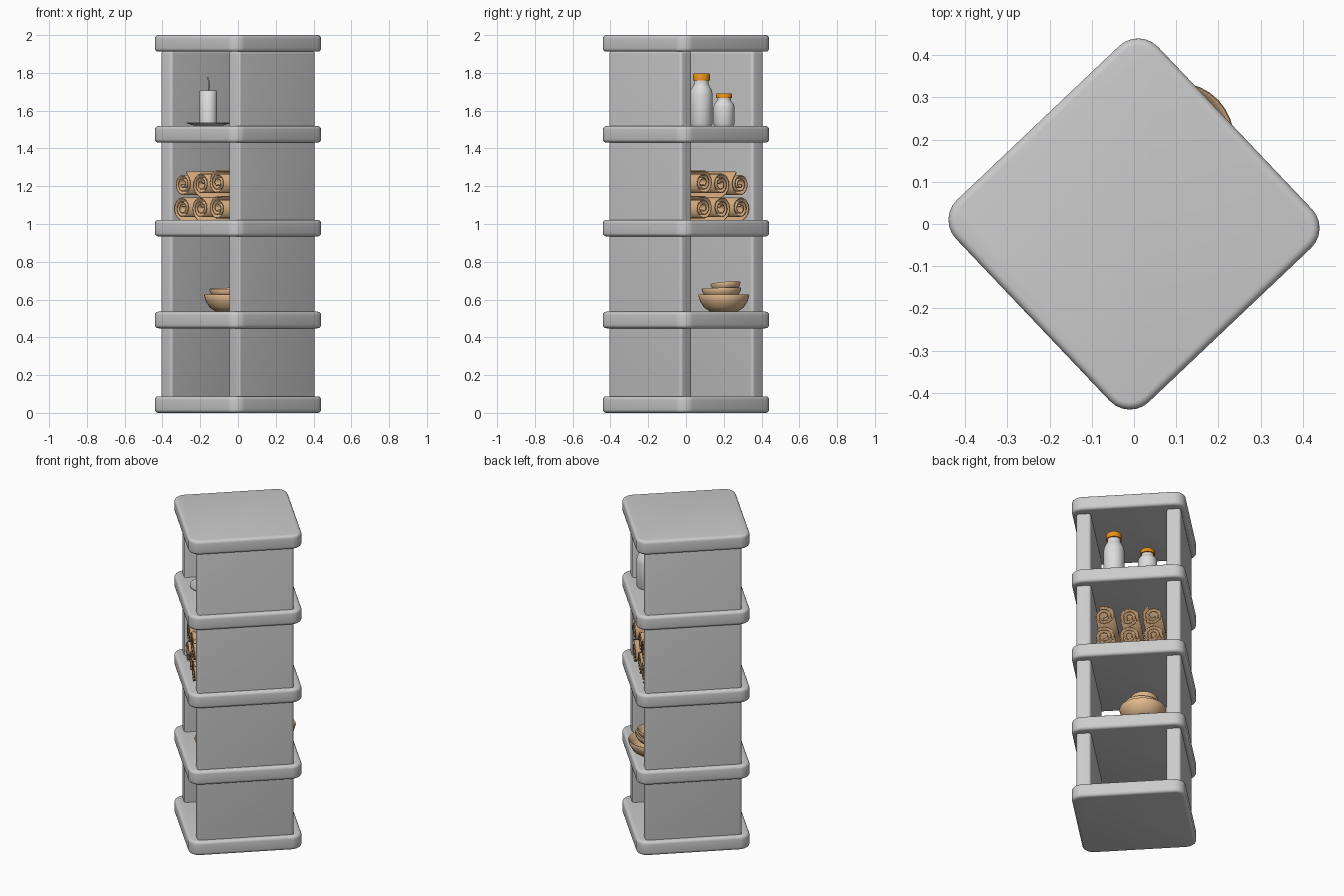
import bpy, bmesh, math, random
from mathutils import Matrix, Vector

random.seed(4)
if "Cube" in bpy.data.objects:
    bpy.data.objects.remove(bpy.data.objects["Cube"])

TURN = Matrix.Rotation(math.radians(-46.5), 4, 'Z')   # whole unit stands diagonally


def material(name, rgb):
    m = bpy.data.materials.new(name)
    m.use_nodes = True
    m.diffuse_color = (*rgb, 1)
    m.node_tree.nodes["Principled BSDF"].inputs["Base Color"].default_value = (*rgb, 1)
    return m


GREY = material("shelf grey", (0.6, 0.6, 0.6))
PALE = material("pale ceramic", (0.72, 0.72, 0.72))
ORANGE = material("orange lid", (0.8, 0.28, 0.01))
PAPER = material("tan paper", (0.62, 0.38, 0.2))
WOOD = material("light wood", (0.75, 0.48, 0.27))


def finish(name, bm, mat, loc=(0, 0, 0), tilt=0, angle=40):
    bmesh.ops.recalc_face_normals(bm, faces=bm.faces)
    me = bpy.data.meshes.new(name)
    bm.to_mesh(me)
    bm.free()
    me.materials.append(mat)
    ob = bpy.data.objects.new(name, me)
    bpy.context.collection.objects.link(ob)
    ob.matrix_world = TURN @ Matrix.Translation(loc) @ Matrix.Rotation(tilt, 4, 'X')
    bpy.ops.object.select_all(action='DESELECT')
    ob.select_set(True)
    bpy.context.view_layer.objects.active = ob
    bpy.ops.object.shade_smooth_by_angle(angle=math.radians(angle))
    return ob


def rounded_box(name, size, loc, mat, corner, edge):
    """Box with rounded upright corners and softer top and bottom edges."""
    bm = bmesh.new()
    bmesh.ops.create_cube(bm, size=1)
    bmesh.ops.scale(bm, vec=size, verts=bm.verts)
    upright = [e for e in bm.edges if abs((e.verts[0].co - e.verts[1].co).z) > 0.01]
    bmesh.ops.bevel(bm, geom=upright, offset=corner, segments=6, profile=0.5, affect='EDGES')
    rims = [e for e in bm.edges if abs((e.verts[0].co - e.verts[1].co).z) < 0.001]
    bmesh.ops.bevel(bm, geom=rims, offset=edge, segments=4, profile=0.5, affect='EDGES')
    return finish(name, bm, mat, loc)


def lathe(name, profile, mat, loc, tilt=0, steps=32, angle=40):
    """Spin (radius, height) points around z."""
    bm = bmesh.new()
    vs = [bm.verts.new((r, 0, z)) for r, z in profile]
    es = [bm.edges.new(p) for p in zip(vs, vs[1:])]
    bmesh.ops.spin(bm, geom=vs + es, axis=(0, 0, 1), cent=(0, 0, 0),
                   angle=2 * math.pi, steps=steps)
    bmesh.ops.remove_doubles(bm, verts=bm.verts, dist=1e-4)
    return finish(name, bm, mat, loc, tilt, angle)


# Shelf boards and the two solid side walls
for i, z in enumerate((0.044, 0.492, 0.978, 1.475, 1.956)):
    rounded_box(f"shelf_board_{i + 1}", (0.66, 0.66, 0.088), (0, 0, z), GREY, 0.065, 0.018)
for side, label in ((-1, "back"), (1, "front")):
    rounded_box(f"{label}_wall", (0.085, 0.56, 1.87), (side * 0.261, 0, 0.98), GREY, 0.016, 0.014)


# Lidded jars
def jar(name, u, v, r, h, lid_r, lid_h):
    neck = h - lid_h
    lathe(name + "_body", [(0, 0), (r * 0.9, 0), (r, 0.012), (r, neck * 0.68),
                           (r * 0.93, neck * 0.78), (lid_r * 0.95, neck * 0.88),
                           (lid_r * 0.85, neck * 0.92), (lid_r * 0.85, neck), (0, neck)],
          PALE, (u, v, 1.519), angle=50)
    lathe(name + "_lid", [(0, 0), (lid_r, 0), (lid_r, lid_h * 0.85),
                          (lid_r * 0.93, lid_h), (0, lid_h)], ORANGE, (u, v, 1.519 + neck))


jar("tall_jar", 0.092, 0.215, 0.06, 0.278, 0.045, 0.036)
jar("short_jar", -0.1, 0.187, 0.056, 0.173, 0.042, 0.026)

# Candle on a saucer
CU, CV = -0.065, -0.155
lathe("saucer", [(0, 0), (0.07, 0), (0.115, 0.014), (0.115, 0.018), (0.07, 0.007), (0, 0.007)],
      GREY, (CU, CV, 1.519))
lathe("candle", [(0, 0), (0.046, 0), (0.046, 0.176), (0.042, 0.181), (0, 0.175)],
      PALE, (CU, CV, 1.526))
curve = bpy.data.curves.new("wick", 'CURVE')
curve.dimensions = '3D'
curve.bevel_depth = 0.004
spline = curve.splines.new('BEZIER')
spline.bezier_points.add(2)
for p, co in zip(spline.bezier_points, ((0, 0, 0), (0.008, 0, 0.04), (-0.005, 0, 0.078))):
    p.co = co
    p.handle_left_type = p.handle_right_type = 'AUTO'
curve.materials.append(GREY)
wick = bpy.data.objects.new("wick", curve)
bpy.context.collection.objects.link(wick)
wick.matrix_world = TURN @ Matrix.Translation((CU, CV, 1.7))


# Rolled scrolls lying from one opening to the other
def scroll(name, u, z, start, hand):
    bm = bmesh.new()
    n = 48
    length = 0.275 + random.uniform(-0.012, 0.012)
    points = []
    for i in range(n + 1):
        t = i / n
        a = start + hand * t * 2.6 * 2 * math.pi
        r = 0.012 + 0.05 * t
        points.append(Vector((r * math.cos(a), 0, r * math.sin(a))))
    # loose end leaves the roll in a straight flap
    points.append(points[-1] + (points[-1] - points[-2]).normalized() * 0.022)
    rows = [[bm.verts.new(p + Vector((0, y, 0))) for p in points] for y in (-length, length)]
    for a, b, c, d in zip(rows[0], rows[0][1:], rows[1][1:], rows[1]):
        bm.faces.new((a, b, c, d))
    ob = finish(name, bm, PAPER, (u, 0, z))
    solid = ob.modifiers.new("thickness", 'SOLIDIFY')
    solid.thickness = 0.007
    solid.offset = 0


for row, z in enumerate((1.084, 1.212)):
    for col in (-1, 0, 1):
        scroll(f"scroll_{row + 1}_{col + 2}", col * 0.14, z + row * random.uniform(-0.004, 0.008),
               random.uniform(0, 6.28), 1 if col < 1 else -1)


# Stacks of nested bowls
def bowl(name, u, v, z, r, h, tilt=0):
    lathe(name, [(0, 0), (r * 0.52, 0), (r * 0.78, h * 0.25), (r * 0.93, h * 0.6), (r, h * 0.93),
                 (r * 0.98, h), (r * 0.93, h * 0.97), (r * 0.84, h * 0.6),
                 (r * 0.6, h * 0.25), (0, h * 0.15)],
          WOOD, (u, v, z), tilt, angle=50)


for label, u, v, levels in (("rear", -0.075, 0.212, 3), ("front", 0.07, -0.128, 2)):
    bowl(f"{label}_large_bowl", u, v, 0.535, 0.135, 0.092)
    bowl(f"{label}_medium_bowl", u + 0.008, v - 0.008, 0.598, 0.105, 0.062, 0.04)
    if levels == 3:
        bowl(f"{label}_small_bowl", u - 0.008, v + 0.01, 0.64, 0.08, 0.048, 0.12)
